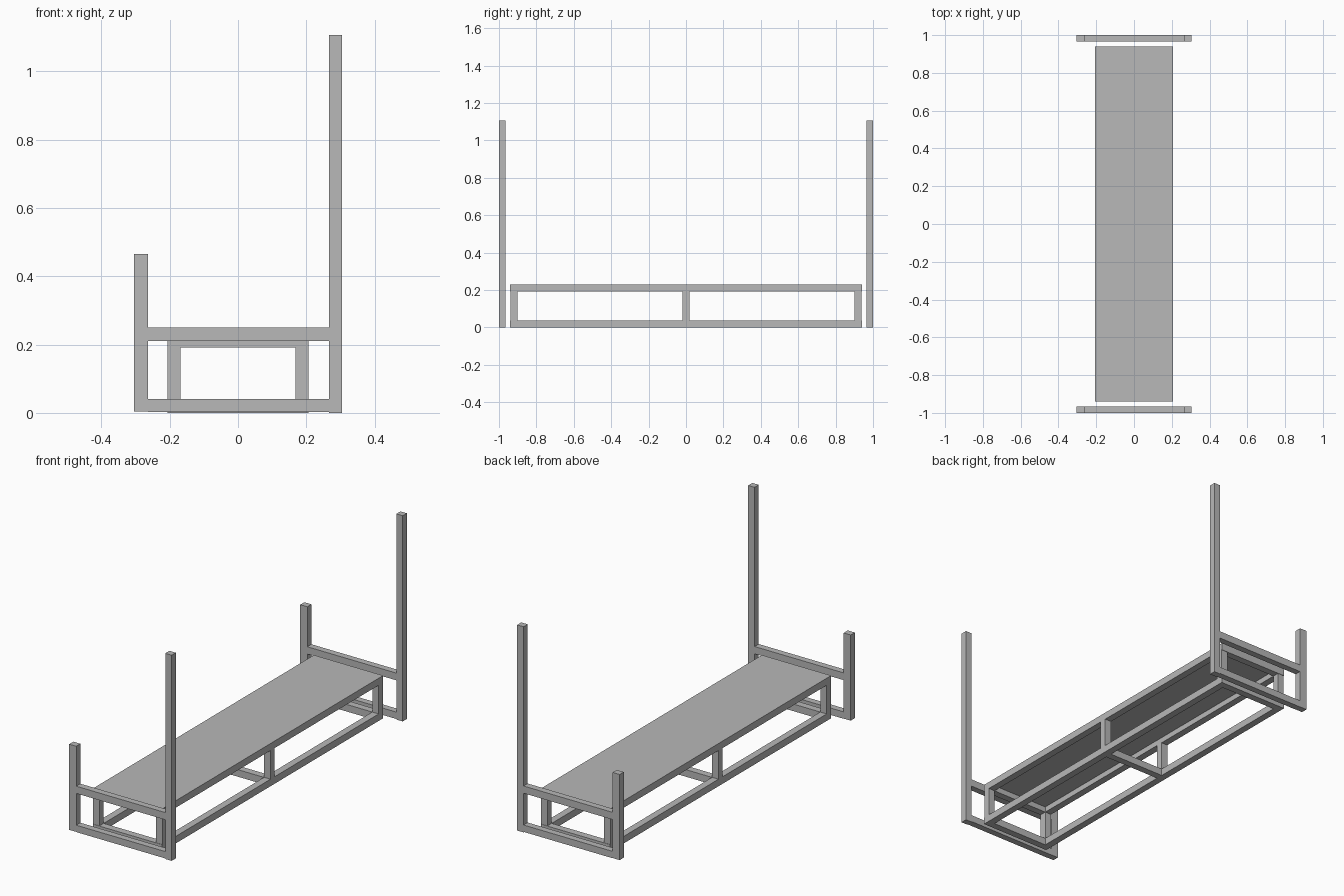
import bpy

if "Cube" in bpy.data.objects:
    bpy.data.objects.remove(bpy.data.objects["Cube"])

grey = bpy.data.materials.new("plain grey")
grey.diffuse_color = (0.48, 0.48, 0.48, 1)
grey.use_nodes = True
grey.node_tree.nodes["Principled BSDF"].inputs["Base Color"].default_value = grey.diffuse_color


def box(name, x, y, z):
    """Box from (min, max) ranges on each axis."""
    verts = [(a, b, c) for a in x for b in y for c in z]
    faces = [(0, 1, 3, 2), (4, 6, 7, 5), (0, 4, 5, 1),
             (2, 3, 7, 6), (0, 2, 6, 4), (1, 5, 7, 3)]
    mesh = bpy.data.meshes.new(name)
    mesh.from_pydata(verts, [], faces)
    mesh.materials.append(grey)
    obj = bpy.data.objects.new(name, mesh)
    bpy.context.collection.objects.link(obj)
    return obj


def mirrored(s, lo, hi):
    """Range lo..hi, flipped to the negative side when s is -1."""
    return (lo, hi) if s > 0 else (-hi, -lo)


# End frames: short post, tall post and two cross rails
for s, end in ((-1, "front"), (1, "back")):
    y = mirrored(s, 0.965, 1.0)
    box(end + "_short_post", (-0.305, -0.263), y, (0.004, 0.465))
    box(end + "_tall_post", (0.267, 0.305), y, (0.0, 1.107))
    box(end + "_upper_rail", (-0.263, 0.267), y, (0.211, 0.25))
    box(end + "_lower_rail", (-0.263, 0.267), y, (0.003, 0.04))

# Platform: thin deck on top of a rail frame
X, Y, W = 0.206, 0.94, 0.038
box("deck", (-X, X), (-Y, Y), (0.222, 0.23))
for s, side in ((-1, "left"), (1, "right")):
    x = mirrored(s, X - W, X)
    box(side + "_top_rail", x, (-Y, Y), (0.192, 0.222))
    box(side + "_bottom_rail", x, (-Y, Y), (0.0, 0.038))
    # Uprights between the rails
    for yc, place in ((-0.92, "front"), (0, "middle"), (0.92, "back")):
        box(f"{side}_{place}_upright", x, (yc - 0.018, yc + 0.018), (0.038, 0.192))

# Cross bars joining the two sides
inner = (W - X, X - W)
for yc, place in ((-0.921, "front"), (0, "middle"), (0.921, "back")):
    y = (yc - 0.019, yc + 0.019)
    box(place + "_bottom_cross_bar", inner, y, (0.0, 0.038))
    if yc:
        box(place + "_top_cross_bar", inner, y, (0.192, 0.222))
